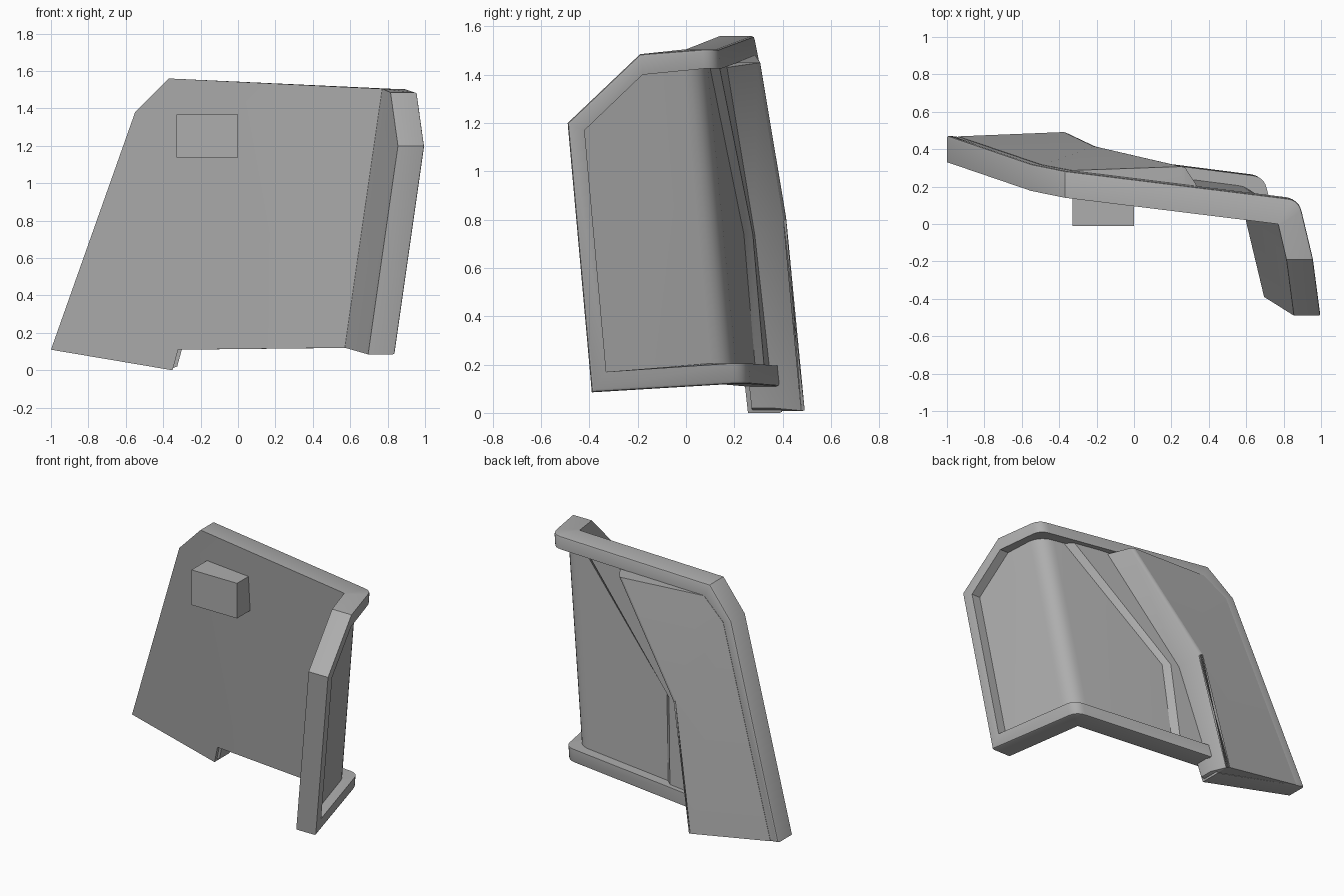
import bpy, bmesh, math
from mathutils import Vector

old = bpy.data.objects.get("Cube")
if old:
    bpy.data.objects.remove(old, do_unlink=True)

GREY = (0.42, 0.42, 0.42, 1)
mat = bpy.data.materials.new("plain grey")
mat.use_nodes = True
mat.diffuse_color = GREY
mat.node_tree.nodes["Principled BSDF"].inputs["Base Color"].default_value = GREY

STEPS = 6  # facets around the rounded fold


def panel(x, z, off=0.0):
    """Point on the broad leaning panel, pushed back by off."""
    return Vector((x, 0.212 - 0.127 * x - 0.076 * z + off, z))


def flange(y, z, off=0.0):
    """Point on the side flange, pushed outward by off."""
    return Vector((0.589 - 0.247 * y + 0.121 * z + off, y, z))


def fold(z, off, radius):
    """Rounded corner from panel to flange at one height."""
    k = 0.212 - 0.076 * z + off
    x = (0.589 + 0.121 * z + off - 0.247 * k) / (1 - 0.247 * 0.127)
    corner = panel(x, z, off)
    a = panel(x - radius, z, off)
    b = flange(corner.y - radius, z, off)
    pts = []
    for i in range(STEPS + 1):
        t = i / STEPS
        pts.append(a * (1 - t) ** 2 + corner * 2 * t * (1 - t) + b * t * t)
    return pts


def loop(spec, off, radius):
    """Closed outline: left edge, top fold, flange, bottom fold, bottom edge."""
    left, top, side, low, under = spec
    pts = [panel(x, z, off) for x, z in left] + fold(top, off, radius)
    pts += [flange(y, z, off) for y, z in side]
    pts += fold(low, off, radius)[::-1] + [panel(x, z, off) for x, z in under]
    return pts


def finish(name, bm, smooth=True):
    bmesh.ops.remove_doubles(bm, verts=bm.verts, dist=0.0005)
    bmesh.ops.recalc_face_normals(bm, faces=bm.faces)
    mesh = bpy.data.meshes.new(name)
    bm.to_mesh(mesh)
    bm.free()
    mesh.materials.append(mat)
    obj = bpy.data.objects.new(name, mesh)
    bpy.context.collection.objects.link(obj)
    if smooth:
        bpy.ops.object.select_all(action="DESELECT")
        obj.select_set(True)
        bpy.context.view_layer.objects.active = obj
        bpy.ops.object.shade_smooth_by_angle(angle=math.radians(30))
    return obj


def bridge(bm, a, b):
    n = len(a)
    for i in range(n):
        j = (i + 1) % n
        bm.faces.new((a[i], a[j], b[j], b[i]))


def cap(bm, ring):
    """Close a folded outline with panel, fold strip and flange faces."""
    t0, t1 = 3, 3 + STEPS          # top fold
    b0, b1 = t1 + 4, t1 + 4 + STEPS  # bottom fold
    bm.faces.new(ring[:t0 + 1] + ring[b1:])
    bm.faces.new(ring[t1:b0 + 1])
    for i in range(STEPS):
        bm.faces.new((ring[t0 + i], ring[t0 + i + 1],
                      ring[b1 - i - 1], ring[b1 - i]))


# Folded shell with a raised rim and recessed floor
outer = ([(-1, 0.11), (-0.55, 1.38), (-0.37, 1.56)], 1.505,
         [(-0.19, 1.485), (-0.49, 1.2), (-0.39, 0.085)], 0.12,
         [(-0.32, 0.11), (-0.35, 0.0)])
inner = ([(-0.92, 0.13), (-0.48, 1.36), (-0.33, 1.475)], 1.425,
         [(-0.18, 1.4), (-0.42, 1.17), (-0.33, 0.17)], 0.205,
         [(-0.34, 0.195), (-0.42, 0.06)])
bm = bmesh.new()
rings = [[bm.verts.new(p) for p in loop(*args)] for args in (
    (outer, 0.0, 0.004), (outer, 0.143, 0.06),
    (inner, 0.143, 0.06), (inner, 0.08, 0.09))]
for a, b in zip(rings, rings[1:]):
    bridge(bm, a, b)
cap(bm, rings[0])
cap(bm, rings[3])
rim = set(rings[1])
edges = [e for e in bm.edges if e.verts[0] in rim and e.verts[1] in rim]
bmesh.ops.bevel(bm, geom=edges, offset=0.012, segments=2, profile=0.5,
                affect="EDGES")
finish("folded_shell", bm)


def raised(name, rows, base, bevel_row=None):
    """Solid whose back is a grid of (x, z, offset) rows over a flat base."""
    bm = bmesh.new()
    top = [[bm.verts.new(panel(*p)) for p in row] for row in rows]
    bot = [[bm.verts.new(panel(p[0], p[1], base)) for p in row] for row in rows]
    for grid in (top, bot):
        for r, s in zip(grid, grid[1:]):
            for i in range(len(r) - 1):
                bm.faces.new((r[i], r[i + 1], s[i + 1], s[i]))
    def border(g):
        return (g[0] + [r[-1] for r in g[1:-1]] + g[-1][::-1]
                + [r[0] for r in g[-2:0:-1]])
    bridge(bm, border(top), border(bot))
    if bevel_row is not None:
        row = set(top[bevel_row])
        edges = [e for e in bm.edges if e.verts[0] in row and e.verts[1] in row]
        bmesh.ops.bevel(bm, geom=edges, offset=0.015, segments=3, profile=0.5,
                        affect="EDGES")
    return finish(name, bm)


# Thick shoulder: foot line, ridge line, line along the left rim
raised("back_shoulder", [
    [(-0.325, 0.02, 0.11), (-0.13, 0.74, 0.11), (0.36, 1.43, 0.11)],
    [(-0.36, 0.008, 0.235), (-0.2, 0.8, 0.24), (0.27, 1.45, 0.24)],
    [(-0.94, 0.103, 0.145), (-0.49, 1.36, 0.145), (-0.33, 1.48, 0.145)],
], 0.02, bevel_row=1)

# Low step running beside the shoulder
raised("back_step", [
    [(-0.07, 0.19, 0.08), (-0.03, 0.74, 0.08), (0.67, 1.44, 0.08)],
    [(-0.11, 0.19, 0.112), (-0.07, 0.74, 0.112), (0.61, 1.44, 0.112)],
    [(-0.31, 0.19, 0.112), (-0.18, 0.74, 0.112), (0.28, 1.44, 0.112)],
], 0.05)

# Block on the front
bm = bmesh.new()
bmesh.ops.create_cube(bm, size=1)
for v in bm.verts:
    v.co = ((v.co.x * 0.33) - 0.165, v.co.y * 0.19 + 0.085,
            v.co.z * 0.23 + 1.252)
finish("front_block", bm, smooth=False)
